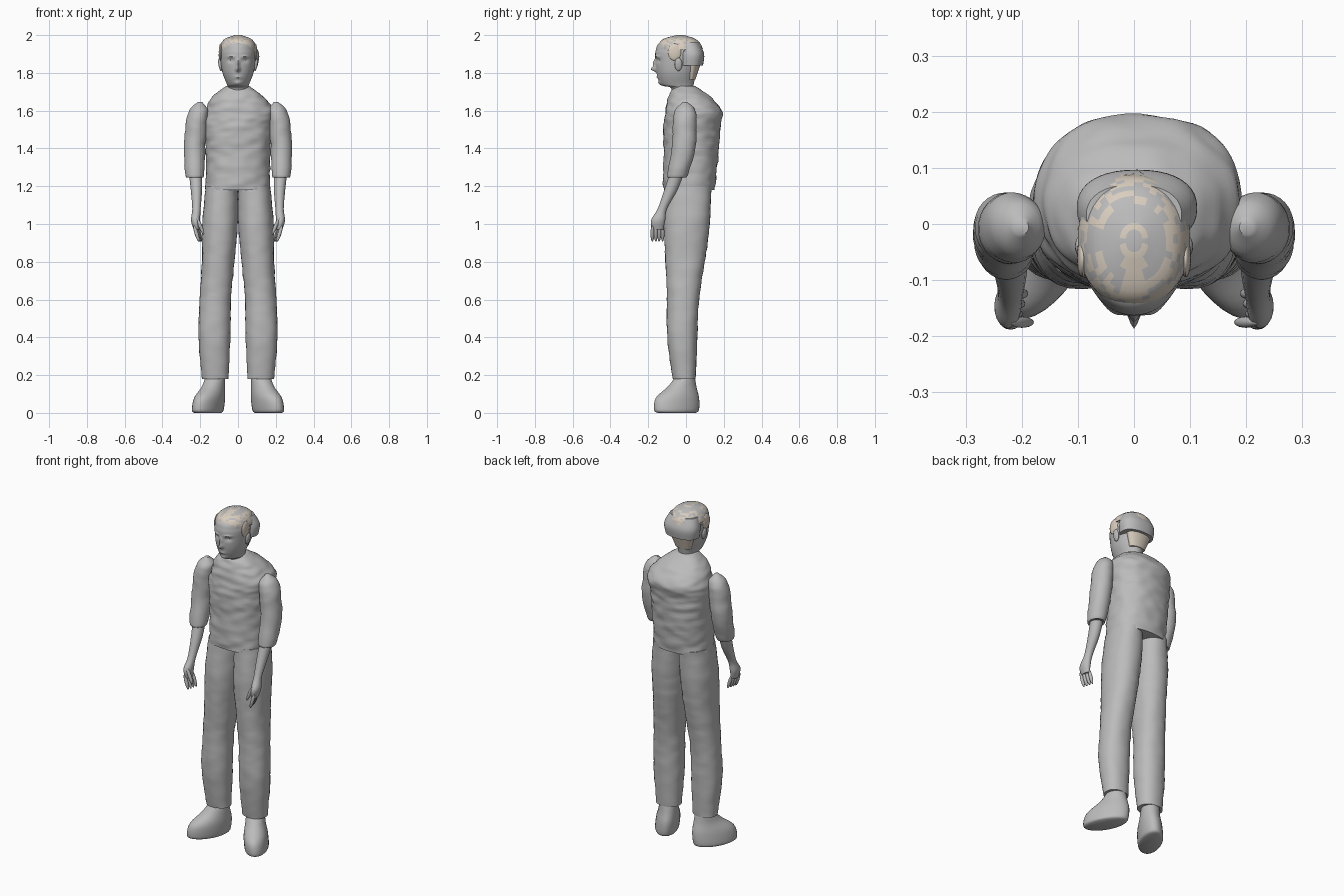
import bpy, bmesh, math, random
from mathutils import Matrix, Vector, noise

random.seed(4)
if "Cube" in bpy.data.objects:
    bpy.data.objects.remove(bpy.data.objects["Cube"])


def material(name, rgb):
    mat = bpy.data.materials.new(name)
    mat.use_nodes = True
    mat.diffuse_color = (*rgb, 1)
    mat.node_tree.nodes["Principled BSDF"].inputs["Base Color"].default_value = (*rgb, 1)
    return mat


GREY = material("plain grey", (0.5, 0.5, 0.5))
CREAM = material("cream hair", (0.7, 0.62, 0.52))


def finish(name, bm, materials):
    bmesh.ops.recalc_face_normals(bm, faces=bm.faces)
    mesh = bpy.data.meshes.new(name)
    bm.to_mesh(mesh)
    bm.free()
    for mat in materials:
        mesh.materials.append(mat)
    part = bpy.data.objects.new(name, mesh)
    bpy.context.collection.objects.link(part)
    bpy.ops.object.select_all(action="DESELECT")
    part.select_set(True)
    bpy.context.view_layer.objects.active = part
    bpy.ops.object.shade_smooth_by_angle(angle=math.radians(50))


def smooth_rows(rows, steps):
    """Fill in between the rows with a Catmull-Rom curve."""
    rows = [Vector(row) for row in rows]
    last = len(rows) - 1
    for i in range(last):
        before, start, end = rows[max(i - 1, 0)], rows[i], rows[i + 1]
        after = rows[min(i + 2, last)]
        for step in range(steps):
            t = step / steps
            yield (start + (end - before) * t / 2
                   + (before * 2 - start * 5 + end * 4 - after) * t * t / 2
                   + (start * 3 - before - end * 3 + after) * t ** 3 / 2)
    yield rows[last]


def loft(name, rows, side=1, sides=32, steps=5, power=2, turn=0, relief=None,
         materials=(GREY,), paint=None):
    """Skin level rings given as (height, x, front y, back y, half width)."""
    bm = bmesh.new()
    rings = []
    for z, x, front, back, half_width in smooth_rows(rows, steps):
        ring = []
        for k in range(sides):
            angle = math.tau * k / sides
            outward = Vector((math.cos(angle), math.sin(angle), 0))
            u, v = (math.copysign(abs(w) ** (2 / power), w) for w in outward.xy)
            spot = Vector((half_width * u, (back - front) / 2 * v, 0))
            spot = Matrix.Rotation(turn, 3, "Z") @ spot + Vector((x, (front + back) / 2, z))
            if relief:
                spot += relief(spot, outward)
            spot.x *= side
            ring.append(bm.verts.new(spot))
        rings.append(ring)
    for low, high in zip(rings, rings[1:]):
        for k in range(sides):
            face = bm.faces.new((low[k - 1], low[k], high[k], high[k - 1]))
            if paint:
                face.material_index = paint(face.calc_center_median())
    for ring in (rings[0], rings[-1]):
        bm.faces.new(ring)
    finish(name, bm, materials)


def blob(name, centre, radii, side=1, tilt=0, mat=GREY):
    """Ellipsoid leaning sideways by the tilt angle."""
    bm = bmesh.new()
    bmesh.ops.create_uvsphere(bm, u_segments=20, v_segments=12, radius=1)
    bm.transform(Matrix.Translation(centre) @ Matrix.Rotation(tilt, 4, "Y")
                 @ Matrix.Diagonal((*radii, 1)))
    bm.transform(Matrix.Diagonal((side, 1, 1, 1)))
    finish(name, bm, (mat,))


def creases(amount):
    """Cloth folds, wider than they are high."""
    return lambda spot, outward: outward * amount * noise.noise(
        Vector((spot.x, spot.y, spot.z * 2.5)) * 14)


# Shirt body
loft("shirt_body", [
    (1.18, 0, -0.12, 0.15, 0.17), (1.35, 0, -0.12, 0.17, 0.17),
    (1.5, 0, -0.12, 0.18, 0.18), (1.6, 0.01, -0.11, 0.19, 0.18),
    (1.68, 0, -0.09, 0.12, 0.13), (1.73, 0, -0.06, 0.05, 0.06)],
    sides=64, steps=10, power=2.3, relief=creases(0.008))

for side, label in ((1, "left"), (-1, "right")):
    # Trouser leg
    loft(label + "_trouser_leg", [
        (0.18, 0.12, -0.07, 0.05, 0.07), (0.4, 0.125, -0.1, 0.06, 0.085),
        (0.6, 0.12, -0.1, 0.07, 0.083), (0.8, 0.105, -0.11, 0.1, 0.086),
        (1, 0.095, -0.115, 0.125, 0.094), (1.2, 0.086, -0.1, 0.135, 0.085)],
        side, steps=8, power=2.2, relief=creases(0.004))

    # Shoe, toe turned outward
    loft(label + "_shoe", [
        (0, 0.16, -0.16, 0.06, 0.055), (0.015, 0.16, -0.18, 0.08, 0.065),
        (0.08, 0.15, -0.17, 0.08, 0.065), (0.14, 0.13, -0.1, 0.06, 0.055),
        (0.2, 0.12, -0.05, 0.045, 0.05)], side, turn=math.radians(28))

    # Rolled sleeve
    loft(label + "_sleeve", [
        (1.25, 0.23, -0.09, 0, 0.04), (1.26, 0.23, -0.1, 0.01, 0.05),
        (1.4, 0.23, -0.075, 0.05, 0.057), (1.52, 0.22, -0.07, 0.055, 0.057),
        (1.6, 0.21, -0.06, 0.05, 0.05), (1.645, 0.2, -0.02, 0.01, 0.015)],
        side, relief=creases(0.005))

    # Forearm and palm
    loft(label + "_forearm", [
        (0.97, 0.22, -0.18, -0.12, 0.015), (1.02, 0.225, -0.185, -0.11, 0.024),
        (1.08, 0.22, -0.15, -0.1, 0.022), (1.18, 0.22, -0.115, -0.045, 0.03),
        (1.27, 0.225, -0.085, -0.01, 0.035)], side, sides=20)

    # Fingers and thumb curl inward
    for i in range(4):
        blob(f"{label}_finger_{i + 1}", (0.22 - i * 0.005, i * 0.018 - 0.178, 0.95),
             (0.01, 0.01, 0.045), side, tilt=0.3)
    blob(label + "_thumb", (0.2, -0.175, 0.99), (0.01, 0.01, 0.05), side, tilt=0.4)

    # Ear and the tuft above it
    blob(label + "_ear", (0.094, -0.04, 1.845), (0.01, 0.02, 0.035), side, tilt=0.15)
    blob(label + "_temple_hair", (0.092, -0.06, 1.91), (0.01, 0.035, 0.045), side, mat=CREAM)

# Face relief: x, height, push, spread across, spread upward
RELIEF = {
    "nose_tip": (0, 1.82, 0.03, 0.01, 0.012),
    "nose_bridge": (0, 1.85, 0.016, 0.008, 0.02),
    "lips": (0, 1.78, 0.01, 0.022, 0.01),
    "mouth_line": (0, 1.782, -0.008, 0.022, 0.003),
    "chin": (0, 1.745, 0.01, 0.02, 0.012),
    "eye_socket": (0.038, 1.865, -0.012, 0.016, 0.01),
    "eye": (0.036, 1.86, 0.005, 0.01, 0.005),
    "brow": (0.038, 1.886, 0.007, 0.02, 0.006),
}


def face_relief(spot, outward):
    if spot.y > -0.1:
        return Vector()
    push = sum(depth * math.exp(-((abs(spot.x) - x) / across) ** 2 - ((spot.z - z) / upward) ** 2)
               for x, z, depth, across, upward in RELIEF.values())
    return Vector((0, -push, 0))


# Head and neck
loft("head", [
    (1.66, 0, -0.07, 0.05, 0.06), (1.72, 0, -0.08, 0.04, 0.056),
    (1.737, 0, -0.13, 0.04, 0.058), (1.8, 0, -0.154, 0.055, 0.082),
    (1.88, 0, -0.162, 0.08, 0.094), (1.92, 0, -0.16, 0.08, 0.093),
    (1.96, 0, -0.138, 0.06, 0.08), (1.99, 0, -0.05, 0, 0.015)],
    sides=96, steps=9, relief=face_relief)


def hair_colour(spot):
    """Cream tufts around the crown and along the parting."""
    tuft = 1.92 < spot.z < 1.985 and random.random() < 0.6
    parting = abs(spot.x) < 0.02 and spot.y < 0
    return int(tuft or parting)


# Hair: back band, crown and nape
loft("hair_back_band", [
    (1.84, 0.005, -0.04, 0.09, 0.1), (1.9, 0.005, -0.04, 0.096, 0.107),
    (1.96, 0, -0.04, 0.07, 0.085)], sides=40, power=2.3)
loft("hair_crown", [
    (1.925, 0, -0.145, 0.088, 0.1), (1.95, 0, -0.145, 0.08, 0.093),
    (1.98, 0, -0.12, 0.05, 0.07), (2, 0, -0.05, -0.01, 0.015)],
    sides=40, steps=4, power=2.2, materials=(GREY, CREAM), paint=hair_colour)
loft("hair_nape", [
    (1.765, 0, 0, 0.05, 0.05), (1.845, 0, 0, 0.076, 0.078)], materials=(CREAM,))

# Short crossed strands lying over the crown
bm = bmesh.new()
skull = Matrix.Translation((0, -0.03, 1.885)) @ Matrix.Diagonal((0.104, 0.128, 0.115, 1))
for i in range(130):
    heading = random.uniform(0, math.tau)
    lift = random.uniform(0.45, 1.05)
    bend = random.choice((-1, 1)) * random.uniform(0.04, 0.1)
    strip = []
    for k in range(4):
        for width in (-0.02, 0.02):
            rise, around = lift - k / 10 + width, heading + bend * k
            strip.append(bm.verts.new(skull @ Vector((
                math.cos(rise) * math.cos(around), math.cos(rise) * math.sin(around),
                math.sin(rise)))))
    for a, b, c, d in zip(strip[::2], strip[1::2], strip[3::2], strip[2::2]):
        bm.faces.new((a, b, c, d)).material_index = i % 2
finish("hair_strands", bm, (GREY, CREAM))
